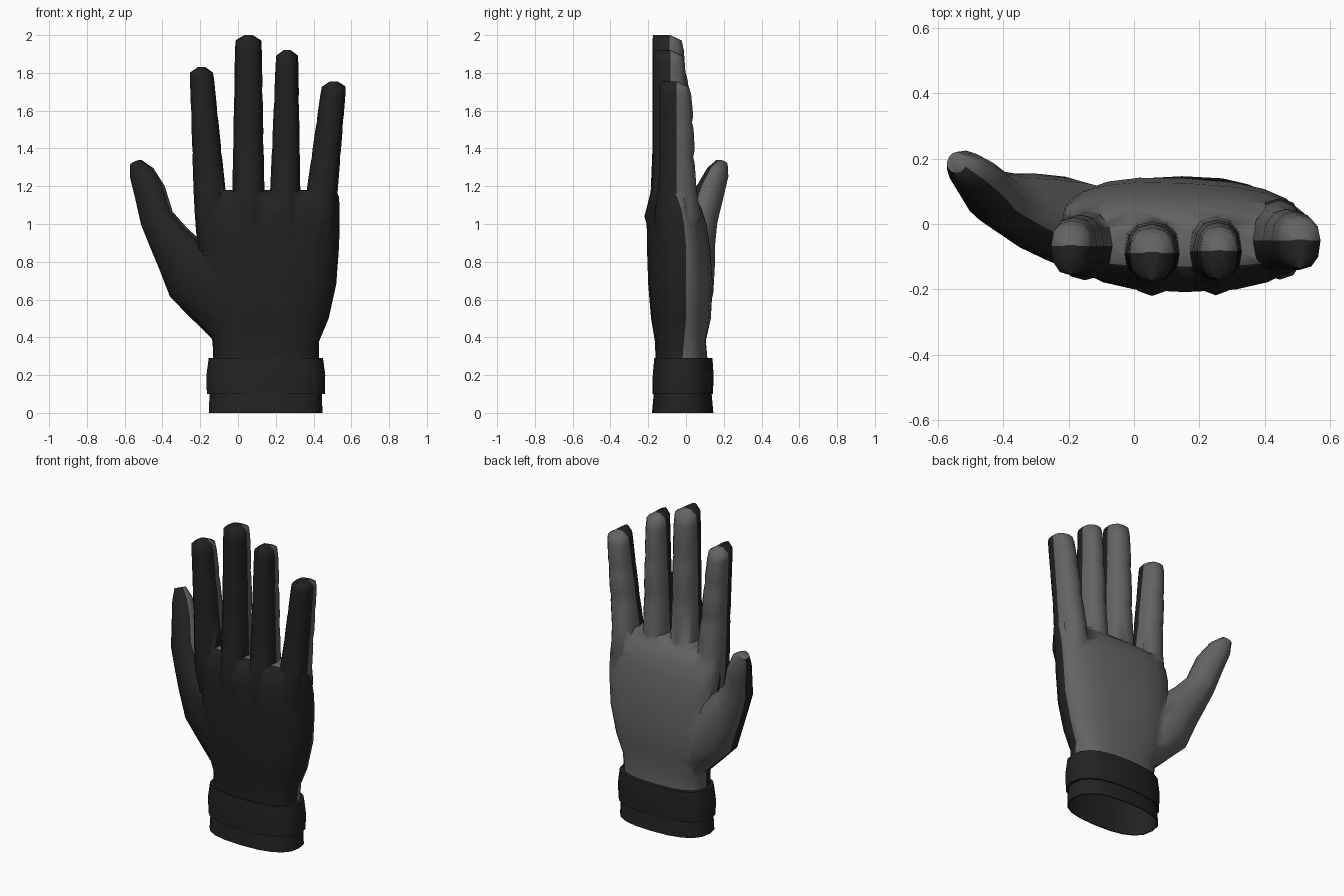
import bpy, bmesh, math
from mathutils import Vector

if "Cube" in bpy.data.objects:
    bpy.data.objects.remove(bpy.data.objects["Cube"])


def material(name, v):
    m = bpy.data.materials.new(name)
    m.diffuse_color = (v, v, v, 1)
    m.use_nodes = True
    m.node_tree.nodes["Principled BSDF"].inputs["Base Color"].default_value = m.diffuse_color
    return m


DARK, PALM = material("dark_fabric", 0.016), material("palm_fabric", 0.125)


def loft(name, stations, sides, power=1.0, axis=(0, 0, 1), palm=(0, 1, 0), two_tone=True, ring_closed=False, cap=1):
    """Skin rings of (centre, half width, depth to back, depth to palm)."""
    t = Vector(axis).normalized()
    p = Vector(palm)
    p = (p - t * p.dot(t)).normalized()
    side = p.cross(t)
    bm = bmesh.new()
    rings = []
    for c, hw, hb, hp in stations:
        ring = []
        for i in range(sides):
            a = 2 * math.pi * i / sides
            cs, sn = math.cos(a), math.sin(a)
            u = math.copysign(abs(cs) ** power, cs) * hw
            v = math.copysign(abs(sn) ** power, sn) * (hp if sn > 0 else hb)
            ring.append(bm.verts.new(Vector(c) + side * u + p * v))
        rings.append(ring)
    pairs = list(zip(rings, rings[1:]))
    if ring_closed:
        pairs.append((rings[-1], rings[0]))
    for lo, hi in pairs:
        for i in range(sides):
            j = (i + 1) % sides
            f = bm.faces.new((lo[i], lo[j], hi[j], hi[i]))
            f.material_index = int(two_tone and i < sides // 2)
    if not ring_closed:
        bm.faces.new(rings[0])
        bm.faces.new(rings[-1]).material_index = cap
    bmesh.ops.recalc_face_normals(bm, faces=bm.faces)
    me = bpy.data.meshes.new(name)
    bm.to_mesh(me)
    bm.free()
    me.materials.append(DARK)
    me.materials.append(PALM)
    ob = bpy.data.objects.new(name, me)
    bpy.context.collection.objects.link(ob)
    return ob


def box(z, x0, x1, y0, y1, seam=0.0):
    """Station from left, right, back and palm limits."""
    return ((x0 + x1) / 2, seam, z), (x1 - x0) / 2, seam - y0, y1 - seam


def smooth(ob, deg):
    bpy.ops.object.select_all(action='DESELECT')
    bpy.context.view_layer.objects.active = ob
    ob.select_set(True)
    bpy.ops.object.shade_smooth_by_angle(angle=math.radians(deg))


# Palm and wrist
hand = loft("glove_hand", [
    box(0.27, -0.13, 0.43, -0.16, 0.115, -0.02),
    box(0.38, -0.135, 0.43, -0.165, 0.105, -0.01),
    box(0.50, -0.175, 0.48, -0.185, 0.13),
    box(0.68, -0.20, 0.52, -0.20, 0.14),
    box(0.88, -0.215, 0.535, -0.207, 0.125),
    box(1.00, -0.225, 0.538, -0.208, 0.105, -0.01),
    box(1.08, -0.225, 0.538, -0.198, 0.08, -0.025),
    box(1.14, -0.225, 0.535, -0.175, 0.045, -0.045),
    box(1.18, -0.21, 0.52, -0.13, 0.00, -0.07)], 20, 0.78)

# Tilt the palm so that its thumb side sits further forward
for v in hand.data.vertices:
    if v.co.z > 0.45:
        k = (v.co.x - 0.155) / 0.37
        v.co.y -= 0.018 * k if v.co.y > 0 else 0


def finger(name, base_x, base_w, tip_x, tip_w, tip_z, seam, knuckle):
    def at(f, depth, w=1.0, back=0.09):
        c = (base_x + (tip_x - base_x) * f, seam, 1.17 + (tip_z - 0.028 - 1.17) * f)
        return c, (base_w + (tip_w - base_w) * f) / 2 * w, back, depth
    st = [((base_x, seam, 0.86), base_w * 0.35, knuckle - 0.05, 0.06),
          ((base_x, seam, 1.04), base_w * 0.46, knuckle, 0.13),
          at(0, 0.107, 1, 0.099), at(0.27, 0.096), at(0.33, 0.088, 0.97), at(0.40, 0.096),
          at(0.60, 0.090), at(0.66, 0.082, 0.97), at(0.73, 0.088), at(0.93, 0.077), at(1, 0.065, 0.97),
          ((tip_x, seam, tip_z), tip_w * 0.16, 0.086, 0.003)]
    return loft(name, st, 12, 0.85, cap=0)


# Fingers
limbs = [
    finger("index_finger", -0.15, 0.17, -0.193, 0.125, 1.83, -0.067, 0.105),
    finger("middle_finger", 0.055, 0.17, 0.055, 0.14, 2.0, -0.088, 0.132),
    finger("ring_finger", 0.25, 0.16, 0.26, 0.118, 1.92, -0.083, 0.135),
    finger("little_finger", 0.445, 0.165, 0.507, 0.13, 1.755, -0.05, 0.12)]

# Thumb, leaning outwards and towards the palm side
limbs.append(loft("thumb", [
    ((-0.04, -0.03, 0.44), 0.11, 0.10, 0.11),
    ((-0.125, -0.03, 0.56), 0.145, 0.10, 0.15),
    ((-0.215, -0.025, 0.68), 0.172, 0.10, 0.17),
    ((-0.30, 0.01, 0.83), 0.142, 0.095, 0.145),
    ((-0.37, 0.045, 0.93), 0.112, 0.085, 0.11),
    ((-0.43, 0.08, 1.03), 0.09, 0.08, 0.085),
    ((-0.467, 0.125, 1.17), 0.086, 0.07, 0.072),
    ((-0.51, 0.165, 1.27), 0.068, 0.055, 0.057),
    ((-0.54, 0.19, 1.325), 0.033, 0.035, 0.03)],
    12, 0.9, (-0.38, 0.25, 0.9), (0.5, 0.87, 0)))

# Fuse the limbs into one skin
for limb in limbs:
    mod = hand.modifiers.new("union", 'BOOLEAN')
    mod.operation, mod.solver, mod.object = 'UNION', 'EXACT', limb
    bpy.context.view_layer.objects.active = hand
    bpy.ops.object.modifier_apply(modifier=mod.name)
    bpy.data.objects.remove(limb)
smooth(hand, 65)

# Wrist strap and hollow hem
strap = loft("wrist_strap", [
    box(0.10, -0.165, 0.46, -0.178, 0.143, -0.02),
    box(0.20, -0.167, 0.462, -0.176, 0.146, -0.02),
    box(0.29, -0.155, 0.45, -0.168, 0.14, -0.02),
    box(0.29, -0.125, 0.42, -0.15, 0.10, -0.02),
    box(0.10, -0.145, 0.44, -0.165, 0.13, -0.02)],
    20, 0.8, two_tone=False, ring_closed=True)
hem = loft("cuff_hem", [
    box(0.0, -0.155, 0.447, -0.18, 0.145, -0.02),
    box(0.11, -0.15, 0.444, -0.17, 0.135, -0.02),
    box(0.275, -0.13, 0.425, -0.153, 0.105, -0.02),
    box(0.10, -0.143, 0.437, -0.163, 0.128, -0.02),
    box(0.0, -0.148, 0.44, -0.173, 0.138, -0.02)],
    20, 0.8, two_tone=False, ring_closed=True)
smooth(strap, 35)
smooth(hem, 35)
